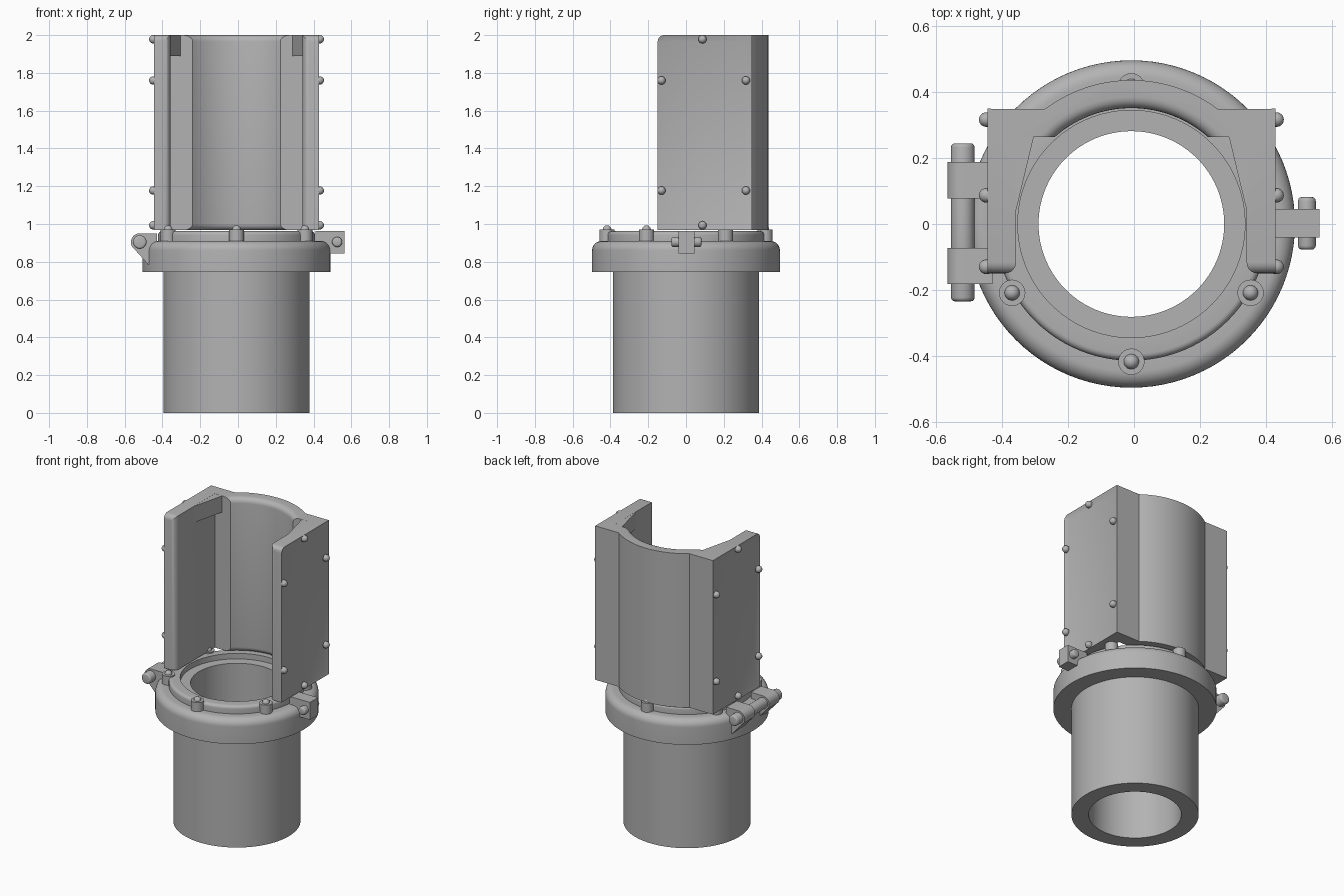
import bpy, bmesh, math
from mathutils import Vector, Matrix

cube = bpy.data.objects.get("Cube")
if cube:
    bpy.data.objects.remove(cube)

CX = -0.008  # axis of the pipe

grey = bpy.data.materials.new("plain grey")
grey.use_nodes = True
COLOUR = (0.45, 0.45, 0.45, 1)
grey.diffuse_color = COLOUR
grey.node_tree.nodes["Principled BSDF"].inputs["Base Color"].default_value = COLOUR


def finish(name, bm, smooth=True):
    bmesh.ops.recalc_face_normals(bm, faces=bm.faces)
    mesh = bpy.data.meshes.new(name)
    bm.to_mesh(mesh)
    bm.free()
    obj = bpy.data.objects.new(name, mesh)
    bpy.context.collection.objects.link(obj)
    mesh.materials.append(grey)
    if smooth:
        bpy.ops.object.select_all(action="DESELECT")
        obj.select_set(True)
        bpy.context.view_layer.objects.active = obj
        bpy.ops.object.shade_smooth_by_angle(angle=math.radians(35))
    return obj


def arc(r, start, end, n, cx=0, cy=0):
    angles = [math.radians(start + (end - start) * i / n) for i in range(n + 1)]
    return [(cx + r * math.cos(a), cy + r * math.sin(a)) for a in angles]


def prism(bm, outline, low, high, place):
    """Extrude a 2D outline; place turns (u, v, depth) into a position."""
    ends = [[bm.verts.new(place(u, v, d)) for u, v in outline] for d in (low, high)]
    bm.faces.new(ends[0])
    bm.faces.new(ends[1])
    n = len(outline)
    for i in range(n):
        j = (i + 1) % n
        bm.faces.new((ends[0][i], ends[0][j], ends[1][j], ends[1][i]))


def lathe(name, profile, matrix, steps=32, closed=False):
    """Spin an (r, z) profile round the local z axis."""
    bm = bmesh.new()
    verts = [bm.verts.new((r, 0, z)) for r, z in profile]
    pairs = list(zip(verts, verts[1:]))
    if closed:
        pairs.append((verts[-1], verts[0]))
    edges = [bm.edges.new(p) for p in pairs]
    bmesh.ops.spin(bm, geom=verts + edges, cent=(0, 0, 0), axis=(0, 0, 1),
                   angle=math.tau, steps=steps, use_duplicate=False)
    bmesh.ops.remove_doubles(bm, verts=bm.verts, dist=0.0001)
    bm.transform(matrix)
    return finish(name, bm)


def upright(x, y, z):
    return Matrix.Translation((x, y, z))


# Pipe with rounded collar, raised ring and recessed seat
body = [(0.282, 0), (0.387, 0), (0.387, 0.745), (0.497, 0.745)]
body += arc(0.05, 0, 90, 8, 0.447, 0.86)
body += [(0.415, 0.91)] + arc(0.02, 0, 90, 5, 0.395, 0.942)
body += [(0.345, 0.962), (0.345, 0.925), (0.282, 0.925)]
lathe("pipe_and_collar", body, upright(CX, 0, 0), 96, True)

# Bolt bosses round the ring
dome = arc(0.023, 0, 90, 6, 0, 0.062)
boss = [(0, 0), (0.04, 0), (0.04, 0.062), (0.023, 0.062)] + dome[1:-1] + [(0, 0.085)]
for i in range(6):
    a = math.radians(30 + 60 * i)
    lathe("ring_bolt", boss, upright(CX + 0.418 * math.cos(a), 0.418 * math.sin(a), 0.908), 24)

# Shield: curved back, flat wings with inset panels
BOTTOM, TOP = 0.967, 2.0
WING_OUT, WING_IN, BACK, FRONT, WEB = 0.437, 0.35, 0.35, -0.15, 0.265
outline = [(WING_OUT, FRONT), (WING_OUT, BACK)] + arc(WING_OUT, 53.2, 126.8, 28)
outline += [(-WING_OUT, BACK), (-WING_OUT, FRONT), (-WING_IN, FRONT), (-WING_IN, WEB)]
outline += arc(0.352, 131.2, 48.8, 28) + [(WING_IN, WEB), (WING_IN, FRONT)]
bm = bmesh.new()
prism(bm, outline, BOTTOM, TOP, lambda u, v, d: (u, v, d))
bmesh.ops.recalc_face_normals(bm, faces=bm.faces)
sides = [f for f in bm.faces if abs(f.normal.x) > 0.99
         and abs(f.calc_center_median().x) > WING_OUT - 0.01]
bmesh.ops.inset_individual(bm, faces=sides, thickness=0.048, depth=-0.012)


def rounded(edge):
    a, b = (v.co for v in edge.verts)
    mid = (a + b) / 2
    level = abs(a.z - b.z) < 0.001
    at_front = max(a.y, b.y) < FRONT + 0.001
    if at_front:
        return (level and mid.z > 1.9) or (not level and abs(mid.x) < WING_IN + 0.001)
    inner = math.hypot(mid.x, mid.y) < 0.36 and mid.y > WEB - 0.01
    return level and inner


bmesh.ops.bevel(bm, geom=[e for e in bm.edges if rounded(e)], offset=0.034,
                offset_type="OFFSET", segments=5, profile=0.5, affect="EDGES")
bm.transform(upright(CX, 0, 0))
finish("shield", bm)

# Wing gussets and rivets
rivet = [(0.022, -0.005)] + arc(0.022, 0, 90, 6, 0, 0.004)
spots = [(0.087, 1.978), (0.087, 0.993)]
spots += [(y, z) for y in (-0.13, 0.317) for z in (1.76, 1.177)]
for side in (-1, 1):
    bm = bmesh.new()
    prism(bm, [(0.36, 0.0), (0.296, 0.266), (0.296, 0.3), (0.36, 0.3)], 1.89, TOP - 0.0005,
          lambda u, v, d: (CX + side * u, v, d))
    finish("wing_gusset", bm, False)
    for y, z in spots:
        turn = Matrix.Rotation(side * math.pi / 2, 4, "Y")
        lathe("wing_rivet", rivet, upright(CX + side * WING_OUT, y, z) @ turn, 16)


def pin(name, x, z, r, low, high):
    c = 0.012
    shape = [(0, low), (r - c, low)] + arc(c, -90, 0, 3, r - c, low + c)
    shape += arc(c, 0, 90, 3, r - c, high - c) + [(0, high)]
    turn = Matrix.Rotation(-math.pi / 2, 4, "X")
    lathe(name, shape, upright(x, 0, z) @ turn, 24)


# Hinge on the right-hand side
PIN_X, PIN_Z = -0.52, 0.904
pin("hinge_pin", PIN_X, PIN_Z, 0.036, -0.235, 0.245)
knuckle = arc(0.047, 90, 235, 12, PIN_X, PIN_Z)
knuckle += [(-0.475, 0.785), (-0.43, 0.785), (-0.43, 0.951)]
for low, high in ((0.077, 0.188), (-0.182, -0.073)):
    bm = bmesh.new()
    prism(bm, knuckle, low, high, lambda u, v, d: (u, d, v))
    finish("hinge_knuckle", bm)

# Latch on the left-hand side
pin("latch_pin", 0.525, 0.905, 0.027, -0.078, 0.082)
latch = [(0.41, 0.845), (0.563, 0.845), (0.563, 0.962), (0.41, 0.962)]
bm = bmesh.new()
prism(bm, latch, -0.041, 0.045, lambda u, v, d: (u, d, v))
finish("latch_block", bm, False)
